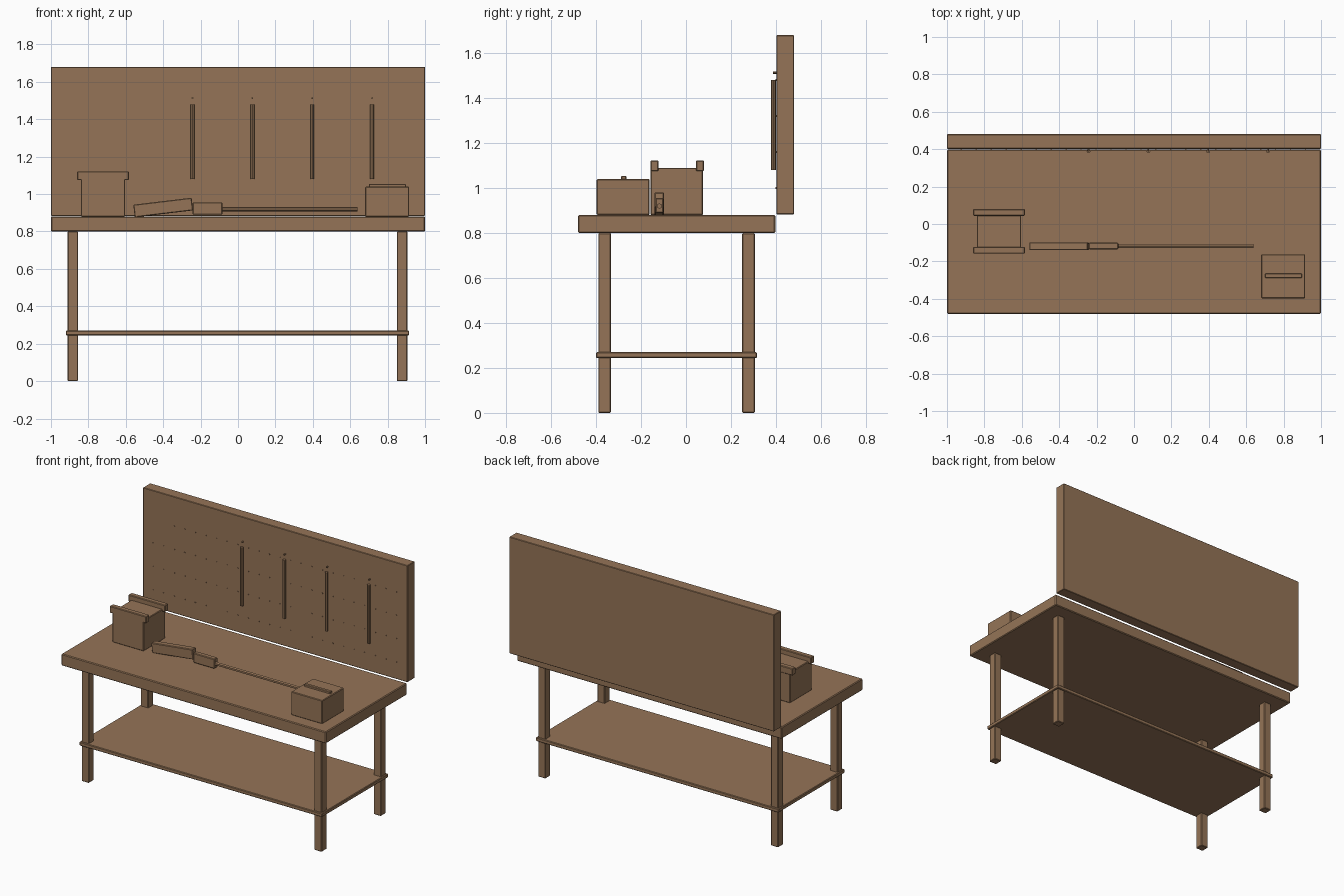
import bpy, bmesh, math
from mathutils import Matrix, Vector

if "Cube" in bpy.data.objects:
    bpy.data.objects.remove(bpy.data.objects["Cube"])

wood = bpy.data.materials.new("warm_brown")
wood.diffuse_color = (0.30, 0.175, 0.095, 1)
wood.use_nodes = True
wood.node_tree.nodes["Principled BSDF"].inputs["Base Color"].default_value = wood.diffuse_color


def finish(name, bm):
    mesh = bpy.data.meshes.new(name)
    bm.to_mesh(mesh)
    bm.free()
    mesh.materials.append(wood)
    ob = bpy.data.objects.new(name, mesh)
    bpy.context.collection.objects.link(ob)
    return ob


def box(name, x, y, z, bevel=0.004, tilt=0):
    """Box from (min, max) ranges, tilted about y through its centre."""
    bm = bmesh.new()
    bmesh.ops.create_cube(bm, size=1)
    size = [r[1] - r[0] for r in (x, y, z)]
    mid = Vector([(r[0] + r[1]) / 2 for r in (x, y, z)])
    bm.transform(Matrix.Translation(mid) @ Matrix.Rotation(math.radians(tilt), 4, 'Y')
                 @ Matrix.Diagonal((*size, 1)))
    ob = finish(name, bm)
    if bevel:
        mod = ob.modifiers.new("soft_edges", 'BEVEL')
        mod.width = bevel
        mod.segments = 1
    return ob


def add_rod(bm, start, end, radius, sides):
    a, b = Vector(start), Vector(end)
    m = Matrix.Translation((a + b) / 2) @ (b - a).to_track_quat('Z', 'Y').to_matrix().to_4x4()
    bmesh.ops.create_cone(bm, cap_ends=True, segments=sides, radius1=radius,
                          radius2=radius, depth=(b - a).length, matrix=m)


def rod(name, start, end, radius, sides=8):
    bm = bmesh.new()
    add_rod(bm, start, end, radius, sides)
    return finish(name, bm)


# Bench: top, four legs, lower shelf
box("bench_top", (-1, 1), (-0.48, 0.397), (0.80, 0.88), 0.005)
for side, x in (("left", -0.883), ("right", 0.877)):
    for end, y in (("front", -0.362), ("back", 0.278)):
        box(f"{end}_{side}_leg", (x - 0.028, x + 0.028), (y - 0.028, y + 0.028), (0, 0.80))
box("lower_shelf", (-0.92, 0.915), (-0.40, 0.316), (0.244, 0.27))

# Pegboard with a grid of tiny pegs
box("pegboard", (-1, 1), (0.402, 0.48), (0.883, 1.68), 0.003)
dots = bmesh.new()
for row in range(4):
    for col in range(24):
        x, z = -0.923 + 0.08 * col, 1.0 + 0.16 * row
        add_rod(dots, (x, 0.404, z), (x, 0.399, z), 0.004, 6)
finish("peg_holes", dots)

# Hanging tools with their hooks
for i in range(4):
    x = -0.243 + 0.32 * i
    rod(f"hanging_tool_{i + 1}", (x, 0.389, 1.08), (x, 0.389, 1.48), 0.0105)
    rod(f"tool_hook_{i + 1}", (x, 0.387, 1.513), (x, 0.404, 1.513), 0.005, 6)

# Clamp block with two jaws
box("clamp_body", (-0.84, -0.603), (-0.158, 0.076), (0.88, 1.09))
for name, y in (("front", -0.14), ("back", 0.062)):
    box(f"{name}_jaw", (-0.86, -0.583), (y - 0.018, y + 0.018), (1.075, 1.122))

# Long tool: tilted grip, collar and shaft
box("tool_grip", (-0.557, -0.243), (-0.14, -0.098), (0.894, 0.962), tilt=-6.8)
box("tool_collar", (-0.243, -0.084), (-0.135, -0.1), (0.89, 0.956))
rod("tool_shaft", (-0.09, -0.118, 0.92), (0.638, -0.118, 0.92), 0.012, 6)

# Storage box with a slim handle
box("storage_box", (0.68, 0.915), (-0.397, -0.162), (0.88, 1.04))
box("box_handle", (0.70, 0.898), (-0.288, -0.265), (1.036, 1.054), 0.003)
